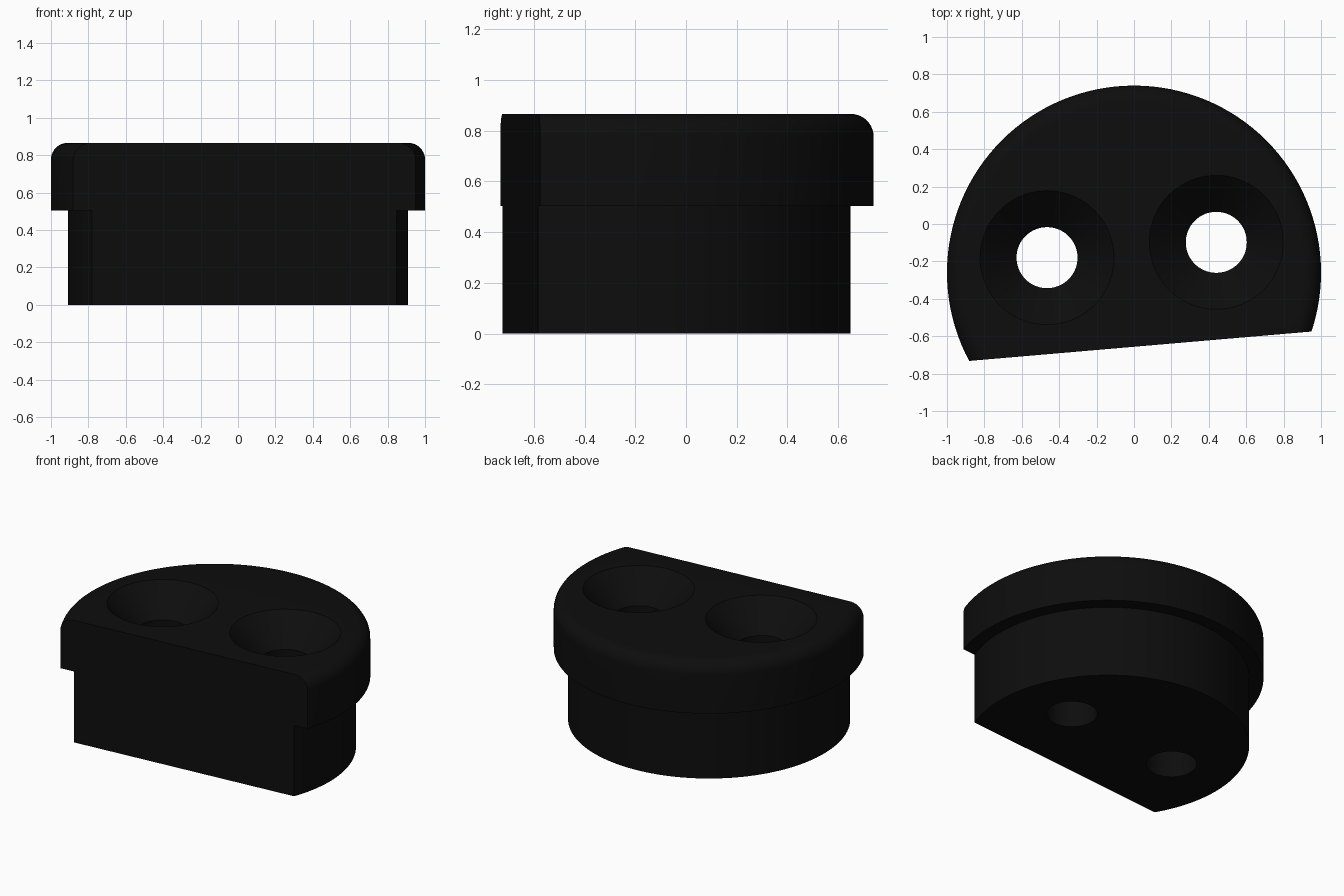
import bpy, bmesh, math
from mathutils import Vector

if "Cube" in bpy.data.objects:
    bpy.data.objects.remove(bpy.data.objects["Cube"])

SEGMENTS = 128
TOP, STEP = 0.866, 0.503
CAP_R, BODY_R, FILLET = 1.0, 0.908, 0.09
CENTRE = (0.0, -0.26)
# ends of the straight flat cut
CUT_A, CUT_B = Vector((-0.88, -0.732, 0)), Vector((0.948, -0.575, 0))

black = bpy.data.materials.new("matte_black")
black.diffuse_color = (0.004, 0.004, 0.004, 1)
black.use_nodes = True
black.node_tree.nodes["Principled BSDF"].inputs["Base Color"].default_value = black.diffuse_color


def lathe(name, profile, centre, cut=False):
    """Closed solid of revolution from (radius, z) points, optionally cut flat."""
    bm = bmesh.new()
    rings = []
    for r, z in profile:
        rings.append([bm.verts.new((centre[0] + r * math.cos(a), centre[1] + r * math.sin(a), z))
                      for a in (2 * math.pi * i / SEGMENTS for i in range(SEGMENTS))])
    for low, high in zip(rings, rings[1:]):
        for i in range(SEGMENTS):
            j = (i + 1) % SEGMENTS
            bm.faces.new((low[i], low[j], high[j], high[i]))
    bm.faces.new(rings[0][::-1])
    bm.faces.new(rings[-1])
    if cut:
        along = CUT_B - CUT_A
        geom = bm.verts[:] + bm.edges[:] + bm.faces[:]
        res = bmesh.ops.bisect_plane(bm, geom=geom, plane_co=CUT_A,
                                     plane_no=(along.y, -along.x, 0), clear_outer=True)
        edges = [e for e in res["geom_cut"] if isinstance(e, bmesh.types.BMEdge)]
        bmesh.ops.contextual_create(bm, geom=edges)
    bmesh.ops.recalc_face_normals(bm, faces=bm.faces[:])
    mesh = bpy.data.meshes.new(name)
    bm.to_mesh(mesh)
    bm.free()
    mesh.materials.append(black)
    obj = bpy.data.objects.new(name, mesh)
    bpy.context.collection.objects.link(obj)
    return obj


# stepped plug with a rounded cap rim and one flat side
profile = [(BODY_R, 0), (BODY_R, STEP), (CAP_R, STEP)]
for i in range(11):
    a = math.pi / 2 * i / 10
    profile.append((CAP_R - FILLET + FILLET * math.cos(a), TOP - FILLET + FILLET * math.sin(a)))
plug = lathe("stepped_plug", profile, CENTRE, cut=True)

# two countersunk through holes
hole_profile = [(0.163, -0.1), (0.163, TOP - 0.195), (0.358, TOP), (0.408, TOP + 0.05)]
cutters = []
for side, centre in (("left", (-0.465, -0.18)), ("right", (0.44, -0.098))):
    cutter = lathe(side + "_hole_cutter", hole_profile, centre)
    cutter.hide_render = True
    mod = plug.modifiers.new(side + "_hole", 'BOOLEAN')
    mod.operation, mod.solver, mod.object = 'DIFFERENCE', 'EXACT', cutter
    cutters.append(cutter)

bpy.context.view_layer.objects.active = plug
plug.select_set(True)
for mod in list(plug.modifiers):
    bpy.ops.object.modifier_apply(modifier=mod.name)
for cutter in cutters:
    bpy.data.objects.remove(cutter)
bpy.ops.object.shade_smooth_by_angle(angle=math.radians(30))
